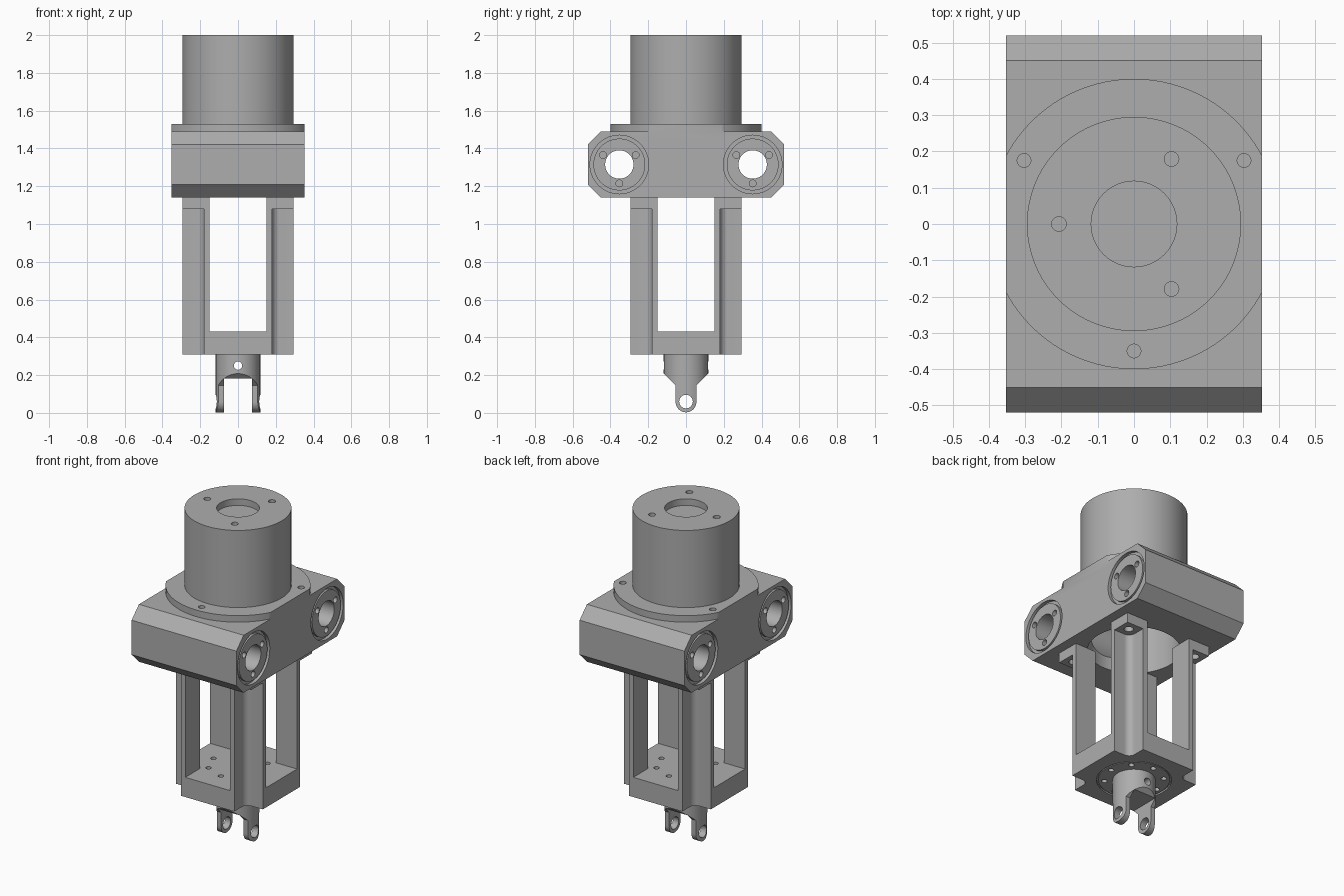
import bpy, bmesh
from math import sin, cos, pi, radians

cube = bpy.data.objects.get("Cube")
if cube:
    bpy.data.objects.remove(cube, do_unlink=True)

GREY = (0.42, 0.42, 0.42, 1)
metal = bpy.data.materials.new("grey_metal")
metal.use_nodes = True
metal.diffuse_color = GREY
metal.node_tree.nodes["Principled BSDF"].inputs["Base Color"].default_value = GREY


def arc(cx, cy, r, start=0, end=360, n=48):
    full = end - start == 360
    steps = n if full else n + 1
    return [(cx + r * cos(radians(start + (end - start) * i / n)),
             cy + r * sin(radians(start + (end - start) * i / n))) for i in range(steps)]


def rect(x0, x1, y0, y1):
    return [(x0, y0), (x1, y0), (x1, y1), (x0, y1)]


def prism(name, pts, axis, lo, hi):
    """Extrude a closed profile: Z uses (x, y), X uses (y, z), Y uses (x, z)."""
    place = {"Z": lambda a, b, d: (a, b, d),
             "X": lambda a, b, d: (d, a, b),
             "Y": lambda a, b, d: (a, d, b)}[axis]
    bm = bmesh.new()
    low = [bm.verts.new(place(a, b, lo)) for a, b in pts]
    high = [bm.verts.new(place(a, b, hi)) for a, b in pts]
    bm.faces.new(low)
    bm.faces.new(high)
    for i in range(len(pts)):
        j = (i + 1) % len(pts)
        bm.faces.new((low[i], low[j], high[j], high[i]))
    bmesh.ops.recalc_face_normals(bm, faces=bm.faces)
    mesh = bpy.data.meshes.new(name)
    bm.to_mesh(mesh)
    bm.free()
    mesh.materials.append(metal)
    obj = bpy.data.objects.new(name, mesh)
    bpy.context.collection.objects.link(obj)
    return obj


def combine(obj, tool, operation="DIFFERENCE"):
    """Apply a boolean and discard the tool."""
    mod = obj.modifiers.new("boolean", "BOOLEAN")
    mod.operation, mod.solver, mod.object = operation, "EXACT", tool
    bpy.context.view_layer.update()
    deps = bpy.context.evaluated_depsgraph_get()
    mesh = bpy.data.meshes.new_from_object(obj.evaluated_get(deps))
    obj.modifiers.clear()
    obj.data = mesh
    bpy.data.objects.remove(tool, do_unlink=True)


def cut(obj, pts, axis, lo, hi):
    combine(obj, prism("cutter", pts, axis, lo, hi))


def polar(r, angle):
    return r * cos(radians(angle)), r * sin(radians(angle))


parts = []
W, L = 0.353, 0.52          # half width and half length of the block
BORE_Y, BORE_Z = 0.353, 1.315

# Motor can with shallow recess and blind screw holes on top
can = prism("motor_can", arc(0, 0, 0.295, n=96), "Z", 1.53, 2.0)
cut(can, arc(0, 0, 0.257, n=72), "Z", 1.5, 1.9)
cut(can, arc(0, 0, 0.118, n=64), "Z", 1.96, 2.1)
for a in (60, 180, 300):
    cut(can, arc(*polar(0.207, a), 0.02, n=20), "Z", 1.96, 2.1)
parts.append(can)

# Chamfered block joined with the trimmed round flange
c = 0.07
block = prism("housing_block", [(-L, 1.14 + c), (-L + c, 1.14), (L - c, 1.14), (L, 1.14 + c),
                                (L, 1.49 - c), (L - c, 1.49), (-L + c, 1.49), (-L, 1.49 - c)],
              "X", -W, W)
flange = prism("flange", arc(0, 0, 0.4, n=96), "Z", 1.45, 1.53)
for s in (-1, 1):
    cut(flange, rect(*sorted((s * W, s * 0.6)), -0.6, 0.6), "Z", 1.3, 1.7)
combine(block, flange, "UNION")
cut(block, arc(0, 0, 0.257, n=72), "Z", 1.0, 1.6)
for a in (30, 150, 270):
    cut(block, arc(*polar(0.35, a), 0.019, n=20), "Z", 1.47, 1.6)
for y in (-BORE_Y, BORE_Y):
    cut(block, arc(y, BORE_Z, 0.13, n=48), "X", -0.5, 0.5)
    for s in (-1, 1):
        cut(block, arc(y, BORE_Z, 0.155, n=64), "X", *sorted((s * (W - 0.02), s * 0.5)))
parts.append(block)

# Guide bushings through the block, with screw holes on both ends
for label, y in (("front", -BORE_Y), ("back", BORE_Y)):
    bush = prism(label + "_bushing", arc(y, BORE_Z, 0.137, n=64), "X", -W + 0.004, W - 0.004)
    cut(bush, arc(y, BORE_Z, 0.075, n=48), "X", -0.5, 0.5)
    for a in (30, 150, 270):
        dy, dz = polar(0.1, a)
        for s in (-1, 1):
            cut(bush, arc(y + dy, BORE_Z + dz, 0.018, n=16), "X", *sorted((s * 0.3, s * 0.5)))
    parts.append(bush)

# Open cage: four angle posts on a thick base plate
H, T = 0.293, 0.15
cage = prism("cage", rect(-H, H, -H, H), "Z", 0.31, 1.14)
cut(cage, rect(-T, T, -0.5, 0.5), "Z", 0.43, 1.3)
cut(cage, rect(-0.5, 0.5, -T, T), "Z", 0.43, 1.3)
fillet = arc(0.22, 0.22, 0.04, 180, 270, 8)
for sx in (-1, 1):
    for sy in (-1, 1):
        notch = fillet + [(0.4, 0.18), (0.4, 0.4), (0.18, 0.4)]
        cut(cage, [(sx * x, sy * y) for x, y in notch], "Z", 0.2, 1.08)
        cut(cage, arc(sx * 0.237, sy * 0.237, 0.026, n=20), "Z", 1.0, 1.2)
cut(cage, arc(0, 0, 0.207, n=72), "Z", 0.2, 0.32)
for k in range(8):
    cut(cage, arc(*polar(0.165, 45 * k), 0.016, n=16), "Z", 0.2, 0.6)
parts.append(cage)

# Bearing plate under the cage
plate = prism("bearing_plate", arc(0, 0, 0.198, n=72), "Z", 0.312, 0.321)
for k in range(8):
    cut(plate, arc(*polar(0.165, 45 * k), 0.016, n=16), "Z", 0.2, 0.6)
parts.append(plate)

# Clevis: round shank tapering to two rounded lugs
R, lug = 0.118, 0.055
clevis = prism("clevis", arc(0, 0, R, n=64), "Z", 0, 0.315)
side = arc(0, lug + 0.003, lug, 180, 360, 24)
side += [(lug, 0.145), (0.15, 0.24), (0.15, 0.4), (-0.15, 0.4), (-0.15, 0.24), (-lug, 0.145)]
combine(clevis, prism("clevis_side", side, "X", -0.2, 0.2), "INTERSECT")
cut(clevis, rect(-0.075, 0.075, -0.1, 0.183), "Y", -0.2, 0.2)
cut(clevis, arc(0, 0.06, 0.036, n=32), "X", -0.2, 0.2)
cut(clevis, arc(0, 0.25, 0.022, n=24), "Y", -0.2, 0.2)
parts.append(clevis)

# Smooth round walls, sharp machined edges
for obj in bpy.context.view_layer.objects:
    obj.select_set(obj in parts)
bpy.context.view_layer.objects.active = parts[0]
bpy.ops.object.shade_smooth_by_angle(angle=radians(30))
